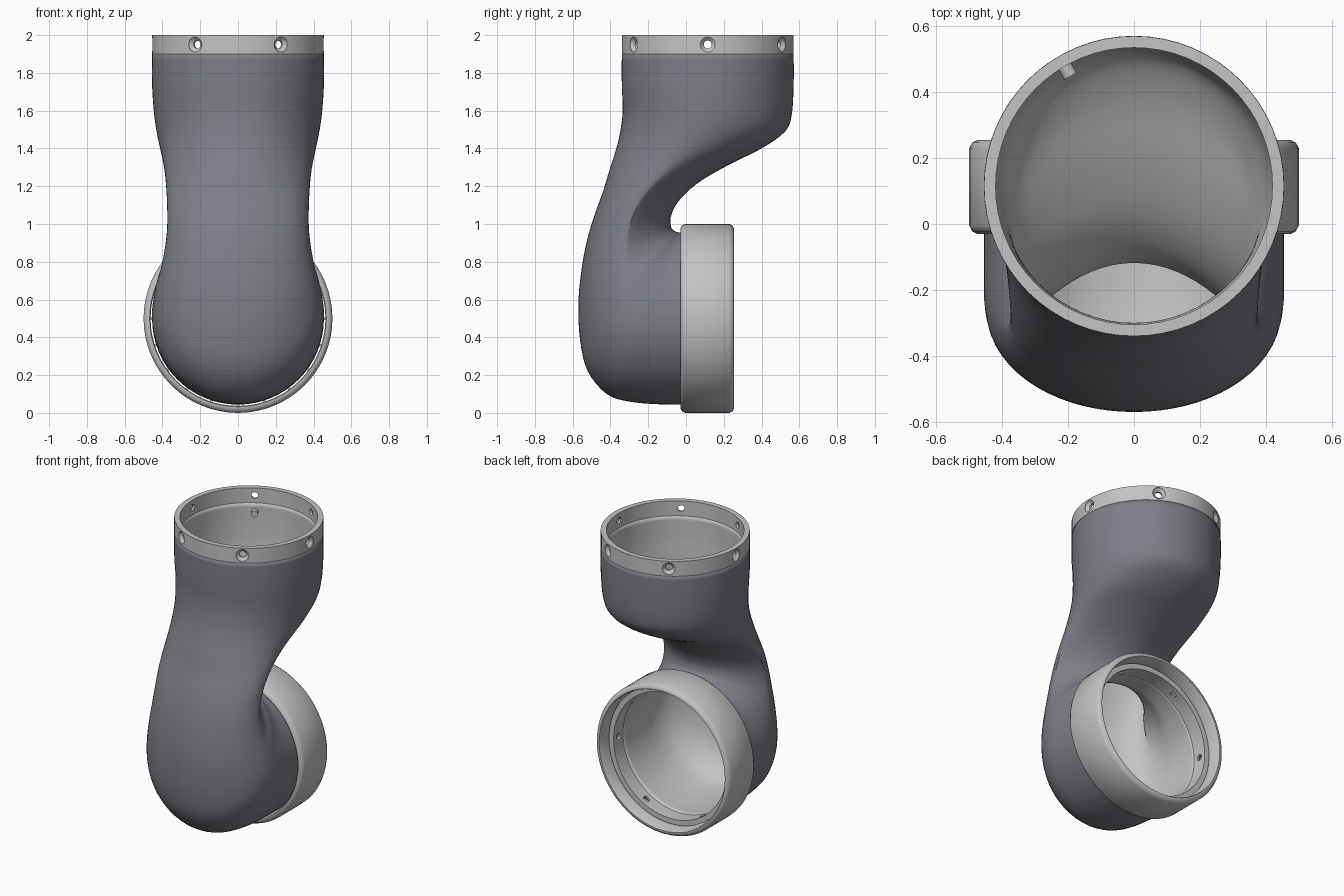
import bpy, bmesh, math
from mathutils import Matrix, Vector

if "Cube" in bpy.data.objects:
    bpy.data.objects.remove(bpy.data.objects["Cube"])


def material(name, col):
    m = bpy.data.materials.new(name)
    m.diffuse_color = (*col, 1)
    m.use_nodes = True
    b = m.node_tree.nodes["Principled BSDF"]
    b.inputs["Base Color"].default_value = (*col, 1)
    b.inputs["Roughness"].default_value = 0.6
    return m


DARK = material("slate grey", (0.21, 0.21, 0.245))
LIGHT = material("light grey", (0.55, 0.55, 0.55))


def activate(ob):
    bpy.ops.object.select_all(action='DESELECT')
    ob.select_set(True)
    bpy.context.view_layer.objects.active = ob


def make(name, bm, mats, angle=35, fix=True):
    if fix:
        bmesh.ops.recalc_face_normals(bm, faces=bm.faces)
    me = bpy.data.meshes.new(name)
    bm.to_mesh(me)
    bm.free()
    for m in mats:
        me.materials.append(m)
    ob = bpy.data.objects.new(name, me)
    bpy.context.collection.objects.link(ob)
    activate(ob)
    bpy.ops.object.shade_smooth_by_angle(angle=math.radians(angle))
    return ob


def lathe(bm, profile, mat, n=64):
    """Turn a closed (radius, height) profile about local z."""
    rows = []
    for i in range(n):
        a = 2 * math.pi * i / n
        rows.append([bm.verts.new(mat @ Vector((r * math.cos(a), r * math.sin(a), h)))
                     for r, h in profile])
    k = len(profile)
    for i in range(n):
        p, q = rows[i], rows[(i + 1) % n]
        for j in range(k):
            bm.faces.new((p[j], q[j], q[(j + 1) % k], p[(j + 1) % k]))


# Frames of the two flanges: upper points up, lower points back
UPPER = Matrix.Translation((0, 0.115, 1.9))
LOWER = Matrix.Translation((0, 0.07, 0.5)) @ Matrix.Rotation(-math.pi / 2, 4, 'X')
R, WALL = 0.455, 0.035

# Body sections: front (y, z), rear (y, z), half width, rear sharpness
SECTIONS = [
    (-.34, 1.90, .57, 1.90, .455, 1), (-.34, 1.74, .57, 1.74, .455, 1),
    (-.335, 1.60, .56, 1.58, .445, 1), (-.35, 1.48, .525, 1.49, .43, 1),
    (-.375, 1.38, .40, 1.40, .41, 1), (-.41, 1.27, .22, 1.31, .39, 1.3),
    (-.44, 1.17, .06, 1.215, .38, 1.65), (-.48, 1.06, -.04, 1.12, .375, 1.85),
    (-.52, .93, -.08, 1.04, .375, 1.85), (-.55, .78, -.08, .99, .385, 1.65),
    (-.57, .58, -.07, .97, .405, 1.3), (-.56, .38, -.055, .96, .43, 1.05),
    (-.52, .22, -.045, .957, .445, 1), (-.42, .10, -.035, .955, .455, 1),
    (-.30, .06, -.025, .955, .455, 1), (-.13, .045, 0, .955, .455, 1),
    (.07, .045, .07, .955, .455, 1)]


def spline(a, b, c, d, t):
    return [0.5 * (2 * q + (r - p) * t + (2 * p - 5 * q + 4 * r - s) * t * t
                   + (3 * q - p - 3 * r + s) * t ** 3)
            for p, q, r, s in zip(a, b, c, d)]


# Body: hollow S-bend, lofted through the sections
N, STEPS = 64, 4
last = len(SECTIONS) - 1
rings = []
for i in range(last):
    a, b, c, d = (SECTIONS[min(max(k, 0), last)] for k in range(i - 1, i + 3))
    rings += [spline(a, b, c, d, s / STEPS) for s in range(STEPS)]
rings.append(SECTIONS[-1])

bm = bmesh.new()
loops = []
for fy, fz, by, bz, w, sharp in rings:
    mid = Vector((0, (fy + by) / 2, (fz + bz) / 2))
    half = Vector((0, (by - fy) / 2, (bz - fz) / 2))
    loop = []
    for k in range(N):
        t = 2 * math.pi * k / N
        s = math.sin(t)
        depth = max(s, 0) ** max(sharp, 1) if s > 0 else s
        loop.append(bm.verts.new(mid + half * depth + Vector((w * math.cos(t), 0, 0))))
    loops.append(loop)
for p, q in zip(loops, loops[1:]):
    for k in range(N):
        m = (k + 1) % N
        bm.faces.new((p[k], q[k], q[m], p[m]))
bm.normal_update()
# outward check on the straight upper part
if sum(f.normal.x * f.calc_center_median().x for f in bm.faces) < 0:
    bmesh.ops.reverse_faces(bm, faces=bm.faces)
body = make("bent_body", bm, [DARK, LIGHT], 40, fix=False)
mod = body.modifiers.new("wall", 'SOLIDIFY')
mod.thickness, mod.offset = WALL, -1
mod.material_offset = mod.material_offset_rim = 1


# Flange collars with six countersunk screw holes each
def collar(name, frame):
    bm = bmesh.new()
    lathe(bm, [(R, 0), (R, .1), (R - WALL, .1), (R - WALL, 0)], frame)
    ob = make(name, bm, [LIGHT])
    bm = bmesh.new()
    for i in range(6):
        f = (frame @ Matrix.Translation((0, 0, .05)) @ Matrix.Rotation(i * math.pi / 3, 4, 'Z')
             @ Matrix.Rotation(math.pi / 2, 4, 'Y'))
        n = 20
        rows = [[bm.verts.new(f @ Vector((r * math.cos(2 * math.pi * k / n),
                                          r * math.sin(2 * math.pi * k / n), h)))
                 for k in range(n)]
                for r, h in ((.021, R - .07), (.021, R - .022), (.04, R - .004), (.04, R + .03))]
        for p, q in zip(rows, rows[1:]):
            for k in range(n):
                bm.faces.new((p[k], p[(k + 1) % n], q[(k + 1) % n], q[k]))
        bm.faces.new(rows[0][::-1])
        bm.faces.new(rows[-1])
    cut = make(name + "_cutter", bm, [LIGHT])
    cut.hide_render = True
    activate(ob)
    mod = ob.modifiers.new("holes", 'BOOLEAN')
    mod.operation, mod.solver, mod.object = 'DIFFERENCE', 'EXACT', cut
    bpy.ops.object.modifier_apply(modifier=mod.name)
    bpy.data.objects.remove(cut)
    activate(ob)
    bpy.ops.object.shade_smooth_by_angle(angle=math.radians(30))


collar("upper_collar", UPPER)
collar("lower_collar", LOWER)

# Sleeve ring around the lower flange, with softened edges
bm = bmesh.new()
lathe(bm, [(.468, -.10), (.475, -.10), (.491, -.092), (.5, -.075), (.5, .16), (.491, .177),
           (.475, .185), (.468, .185), (.463, .178), (.463, -.093)], LOWER)
make("sleeve_ring", bm, [LIGHT], 40)

# Small spacers holding the sleeve off the body
bm = bmesh.new()
for i in range(20):
    f = (LOWER @ Matrix.Rotation(i * math.pi / 10, 4, 'Z')
         @ Matrix.Translation((.459, 0, .0)) @ Matrix.Diagonal((.014, .014, .03, 1)))
    bmesh.ops.create_cube(bm, size=1, matrix=f)
make("sleeve_spacers", bm, [LIGHT])

# Locating pin inside the upper opening
bm = bmesh.new()
f = (UPPER @ Matrix.Translation((0, 0, -.06)) @ Matrix.Rotation(2 * math.pi / 3, 4, 'Z')
     @ Matrix.Translation((.405, 0, 0)) @ Matrix.Rotation(math.pi / 2, 4, 'Y'))
bmesh.ops.create_cone(bm, cap_ends=True, segments=16, radius1=.022, radius2=.022,
                      depth=.04, matrix=f)
make("locating_pin", bm, [LIGHT])
